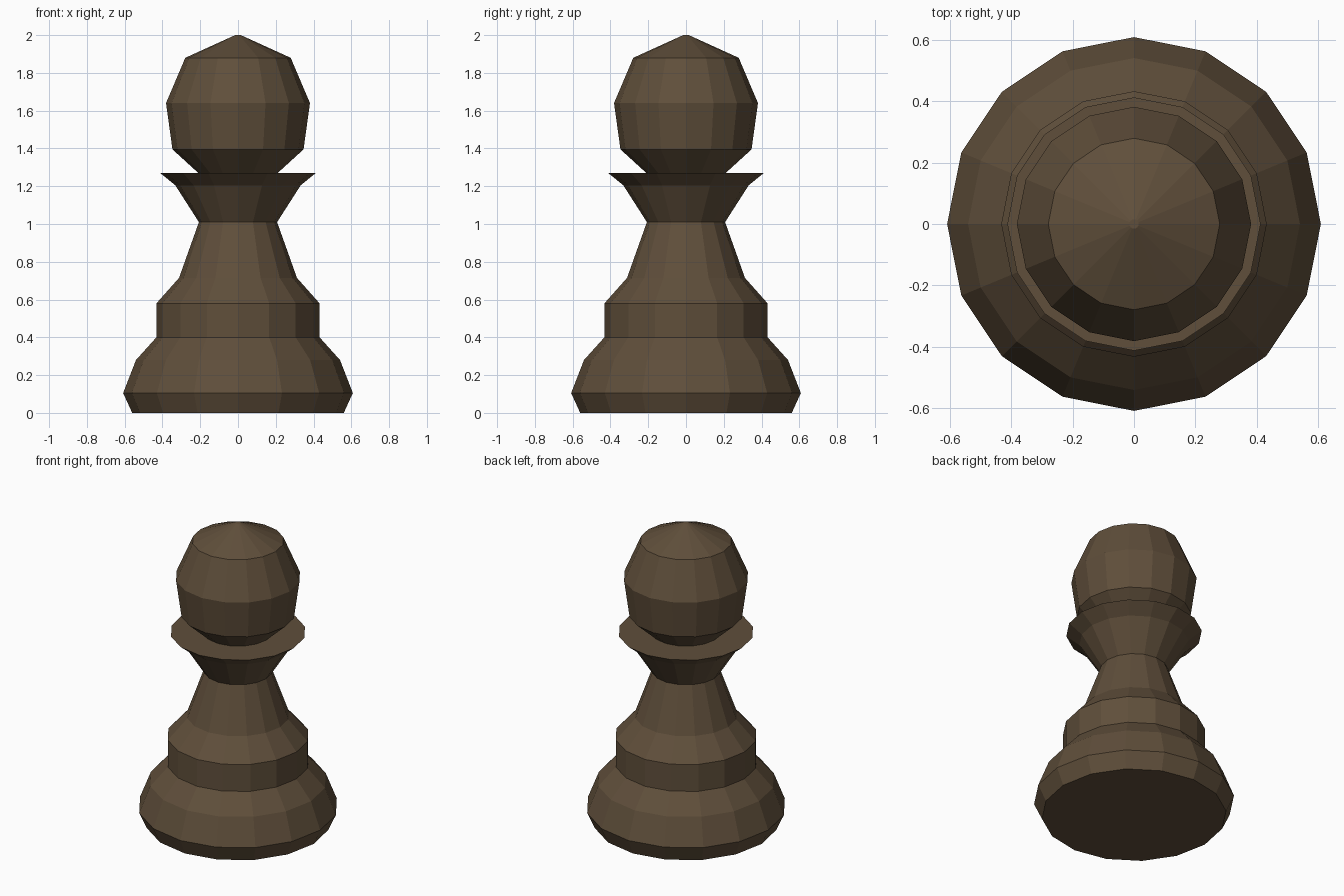
import bpy, bmesh, math

if "Cube" in bpy.data.objects:
    bpy.data.objects.remove(bpy.data.objects["Cube"])

SIDES = 16

wood = bpy.data.materials.new("dark_brown_wood")
wood.diffuse_color = (0.115, 0.077, 0.043, 1)
wood.use_nodes = True
wood.node_tree.nodes["Principled BSDF"].inputs["Base Color"].default_value = wood.diffuse_color

# Lathe profile (radius, height), from foot to crown
profile = [
    (0.56, 0.0), (0.608, 0.105), (0.54, 0.28), (0.432, 0.40),    # foot
    (0.432, 0.58), (0.312, 0.715), (0.207, 1.01),                # step and stem
    (0.332, 1.205), (0.412, 1.27), (0.21, 1.27),                 # collar
    (0.347, 1.395), (0.381, 1.64), (0.279, 1.88), (0.015, 2.0),  # head
]

bm = bmesh.new()
rings = [[bm.verts.new((r * math.cos(2 * math.pi * i / SIDES),
                        r * math.sin(2 * math.pi * i / SIDES), z))
          for i in range(SIDES)] for r, z in profile]

# Flat side faces between neighbouring rings
for low, high in zip(rings, rings[1:]):
    for i in range(SIDES):
        j = (i + 1) % SIDES
        bm.faces.new((low[i], low[j], high[j], high[i]))

# Underside and tiny crown cap
bm.faces.new(rings[0][::-1])
bm.faces.new(rings[-1])
bm.normal_update()

mesh = bpy.data.meshes.new("pawn")
bm.to_mesh(mesh)
bm.free()
mesh.materials.append(wood)
bpy.context.collection.objects.link(bpy.data.objects.new("pawn", mesh))
